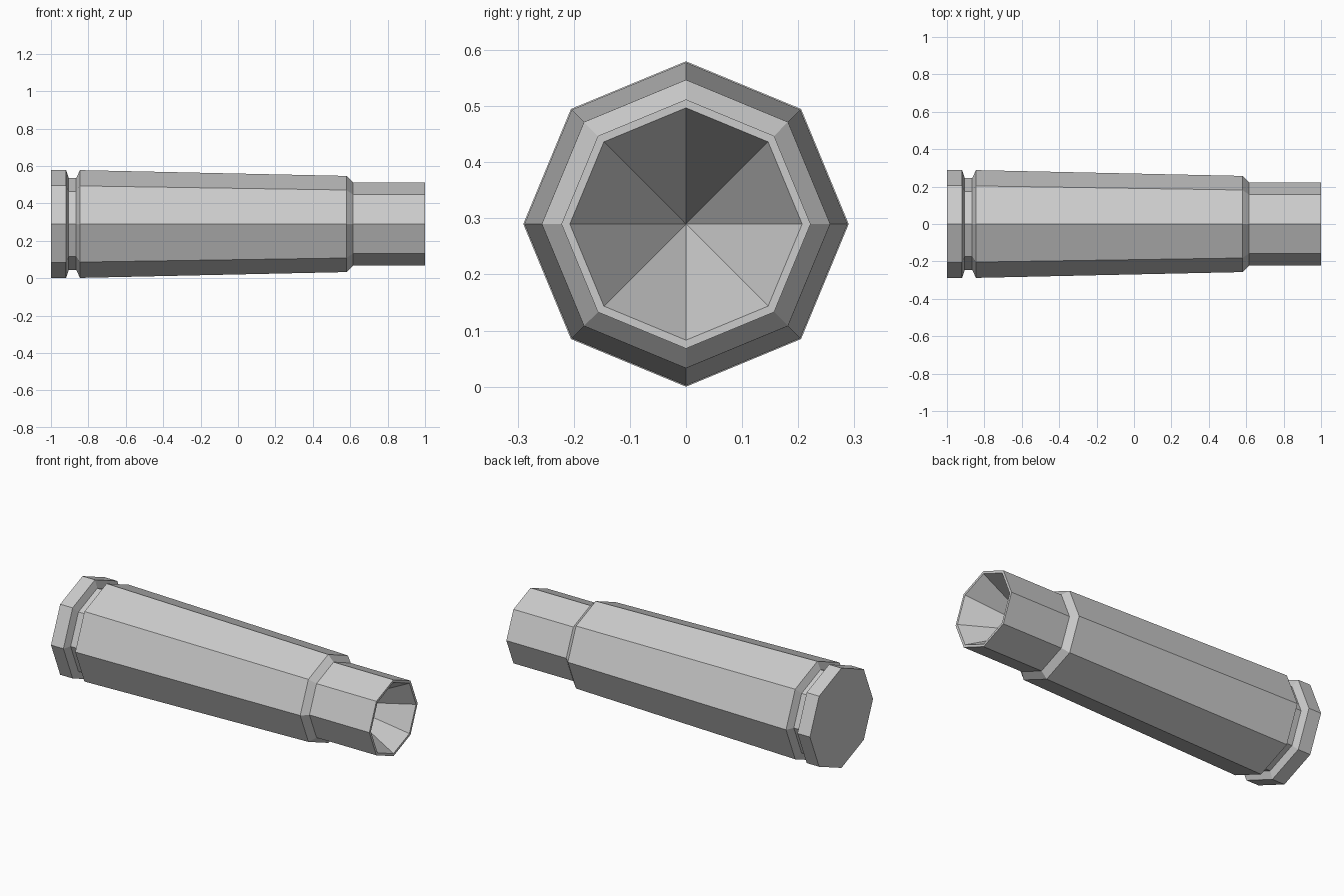
import bpy
import bmesh
from math import cos, sin, tau

cube = bpy.data.objects.get("Cube")
if cube:
    bpy.data.objects.remove(cube, do_unlink=True)

SIDES = 8
AXIS_HEIGHT = 0.29

# Plain grey metal
metal = bpy.data.materials.new("grey_metal")
metal.use_nodes = True
GREY = (0.6, 0.6, 0.6, 1.0)
metal.diffuse_color = GREY
metal.node_tree.nodes["Principled BSDF"].inputs["Base Color"].default_value = GREY

# Outline along the axis: (x, radius)
profile = [
    (-1.0, 0.29), (-0.92, 0.29),        # base rim
    (-0.905, 0.245), (-0.865, 0.245),   # groove
    (-0.845, 0.288), (0.58, 0.257),     # tapered body
    (0.615, 0.222), (1.0, 0.222),       # shoulder and neck
    (1.0, 0.207),                       # mouth lip
]
CONE_TIP = 0.64

bm = bmesh.new()


def add_ring(x, radius):
    angles = [tau * i / SIDES for i in range(SIDES)]
    return [bm.verts.new((x, radius * cos(a), AXIS_HEIGHT + radius * sin(a)))
            for a in angles]


rings = [add_ring(x, r) for x, r in profile]

# Walls between neighbouring rings
for a, b in zip(rings, rings[1:]):
    for i in range(SIDES):
        j = (i + 1) % SIDES
        bm.faces.new((a[i], a[j], b[j], b[i]))

# Flat base and hollow conical mouth
bm.faces.new(rings[0])
tip = bm.verts.new((CONE_TIP, 0, AXIS_HEIGHT))
for i in range(SIDES):
    bm.faces.new((rings[-1][i], rings[-1][(i + 1) % SIDES], tip))
bmesh.ops.recalc_face_normals(bm, faces=bm.faces[:])

mesh = bpy.data.meshes.new("casing")
bm.to_mesh(mesh)
bm.free()
mesh.materials.append(metal)
casing = bpy.data.objects.new("casing", mesh)
bpy.context.collection.objects.link(casing)
